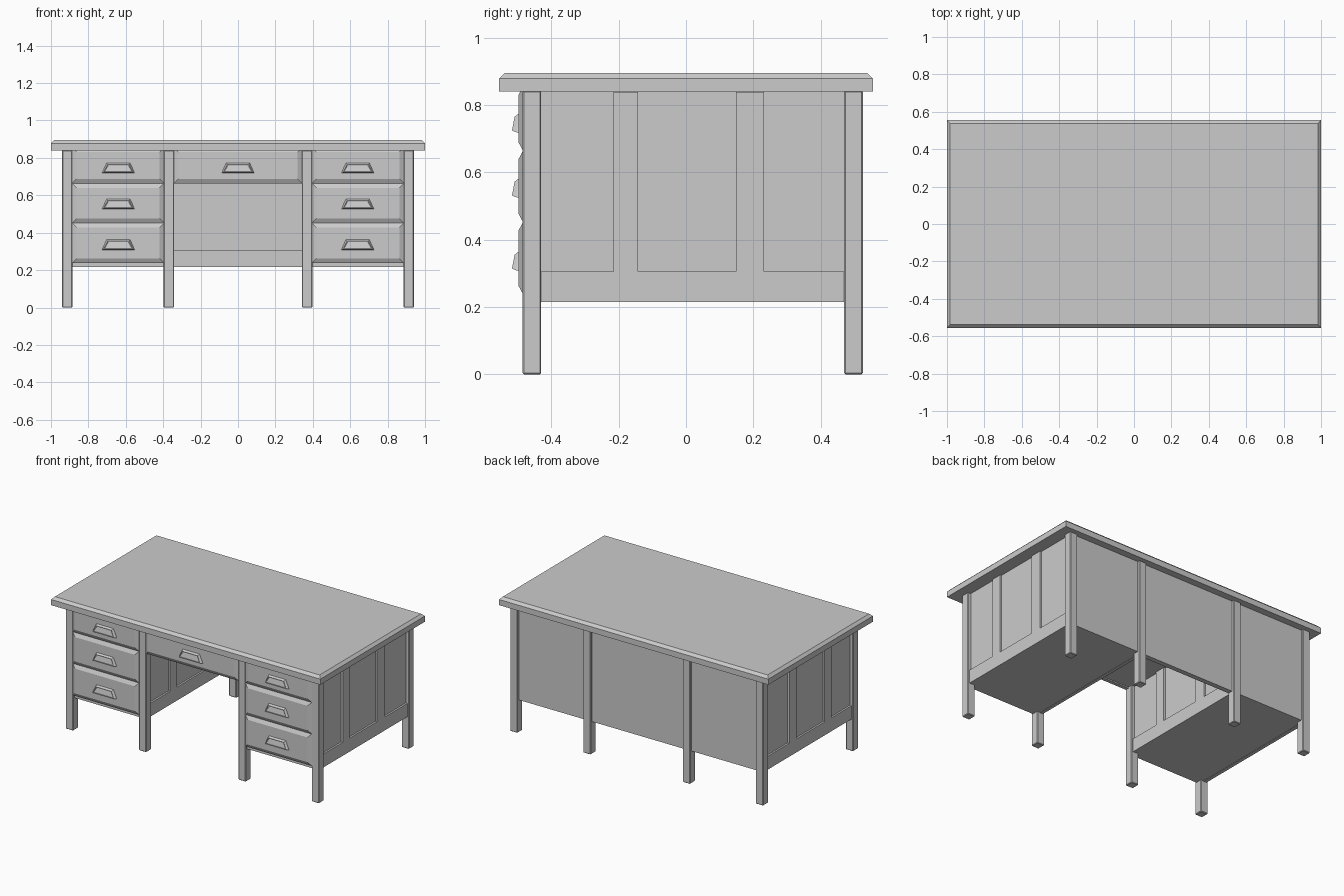
import bpy, bmesh

if "Cube" in bpy.data.objects:
    bpy.data.objects.remove(bpy.data.objects["Cube"])


def loft(name, rings, mirror=False, bevel=0.0, inset=None):
    """Closed solid through a sequence of four-point rings."""
    bm = bmesh.new()
    loops = [[bm.verts.new(p) for p in ring] for ring in rings]
    bm.faces.new(loops[0])
    cap = bm.faces.new(loops[-1])
    for a, b in zip(loops, loops[1:]):
        for i in range(len(a)):
            j = (i + 1) % len(a)
            bm.faces.new((a[i], a[j], b[j], b[i]))
    bmesh.ops.recalc_face_normals(bm, faces=bm.faces)
    if inset:
        bmesh.ops.inset_individual(bm, faces=[cap], thickness=inset[0], depth=inset[1])
    mesh = bpy.data.meshes.new(name)
    bm.to_mesh(mesh)
    bm.free()
    obj = bpy.data.objects.new(name, mesh)
    bpy.context.collection.objects.link(obj)
    if bevel:
        mod = obj.modifiers.new("Bevel", 'BEVEL')
        mod.width, mod.segments = bevel, 1
    if mirror:
        obj.modifiers.new("Mirror", 'MIRROR').use_mirror_merge = False
    return obj


def rect_z(x0, x1, y0, y1, z):
    return [(x0, y0, z), (x1, y0, z), (x1, y1, z), (x0, y1, z)]


def box(name, x0, x1, y0, y1, z0, z1, mirror=False, bevel=0.0):
    return loft(name, [rect_z(x0, x1, y0, y1, z0), rect_z(x0, x1, y0, y1, z1)], mirror, bevel)


def drawer(name, x0, x1, z0, z1, mirror=False):
    # drawer front with a wide chamfer round its face
    def ring(y, d):
        return [(x0 + d, y, z0 + d), (x1 - d, y, z0 + d), (x1 - d, y, z1 - d), (x0 + d, y, z1 - d)]
    loft(name, [ring(-0.46, 0), ring(-0.484, 0), ring(-0.497, 0.024)], mirror)


def handle(name, x, z, mirror=False):
    # tapered trapezoid pull with a shallow framed face
    def ring(wb, wt, zb, zt, yb, yt):
        return [(x - wb, yb, z + zb), (x + wb, yb, z + zb), (x + wt, yt, z + zt), (x - wt, yt, z + zt)]
    loft(name, [ring(0.088, 0.064, -0.028, 0.029, -0.49, -0.49),
                ring(0.086, 0.062, -0.027, 0.027, -0.504, -0.499),
                ring(0.078, 0.057, -0.022, 0.019, -0.517, -0.509)],
         mirror, inset=(0.006, -0.003))


# Table top with chamfered upper edge
e = 0.017
loft("table_top", [rect_z(-1, 1, -0.555, 0.555, 0.84), rect_z(-1, 1, -0.555, 0.555, 0.878),
                   rect_z(-1 + e, 1 - e, -0.555 + e, 0.555 - e, 0.895)])

# Eight legs
for label, y0, y1 in (("front", -0.485, -0.43), ("back", 0.47, 0.525)):
    for pos, x0 in (("outer", 0.885), ("inner", 0.342)):
        box(f"{label}_{pos}_legs", x0, x0 + 0.055, y0, y1, 0, 0.842, True, 0.004)

# Pedestal bodies
box("pedestal_bodies", 0.365, 0.917, -0.472, 0.5, 0.217, 0.842, True)

# Framing on the outer and kneehole sides of each pedestal
for side, x0, x1 in (("outer", 0.905, 0.929), ("inner", 0.353, 0.375)):
    box(f"{side}_side_rails", x0, x1, -0.44, 0.48, 0.215, 0.305, True)
    for n, (y0, y1) in enumerate(((-0.215, -0.143), (0.148, 0.231))):
        box(f"{side}_side_stiles_{n + 1}", x0, x1, y0, y1, 0.3, 0.838, True)

# Full-width back panel and its kneehole rail
box("back_panel", -0.9, 0.9, 0.488, 0.508, 0.216, 0.842)
box("back_inner_rail", -0.36, 0.36, 0.475, 0.49, 0.216, 0.308)

# Centre drawer box
box("centre_drawer_box", -0.366, 0.366, -0.465, 0.49, 0.672, 0.842)
drawer("centre_drawer_front", -0.343, 0.343, 0.664, 0.855)
handle("centre_drawer_handle", 0, 0.746)

# Pedestal drawers
for n, (z0, z1, zh) in enumerate(((0.664, 0.855, 0.746), (0.452, 0.664, 0.553), (0.238, 0.452, 0.336))):
    drawer(f"side_drawer_fronts_{n + 1}", 0.395, 0.887, z0, z1, True)
    handle(f"side_drawer_handles_{n + 1}", 0.64, zh, True)
